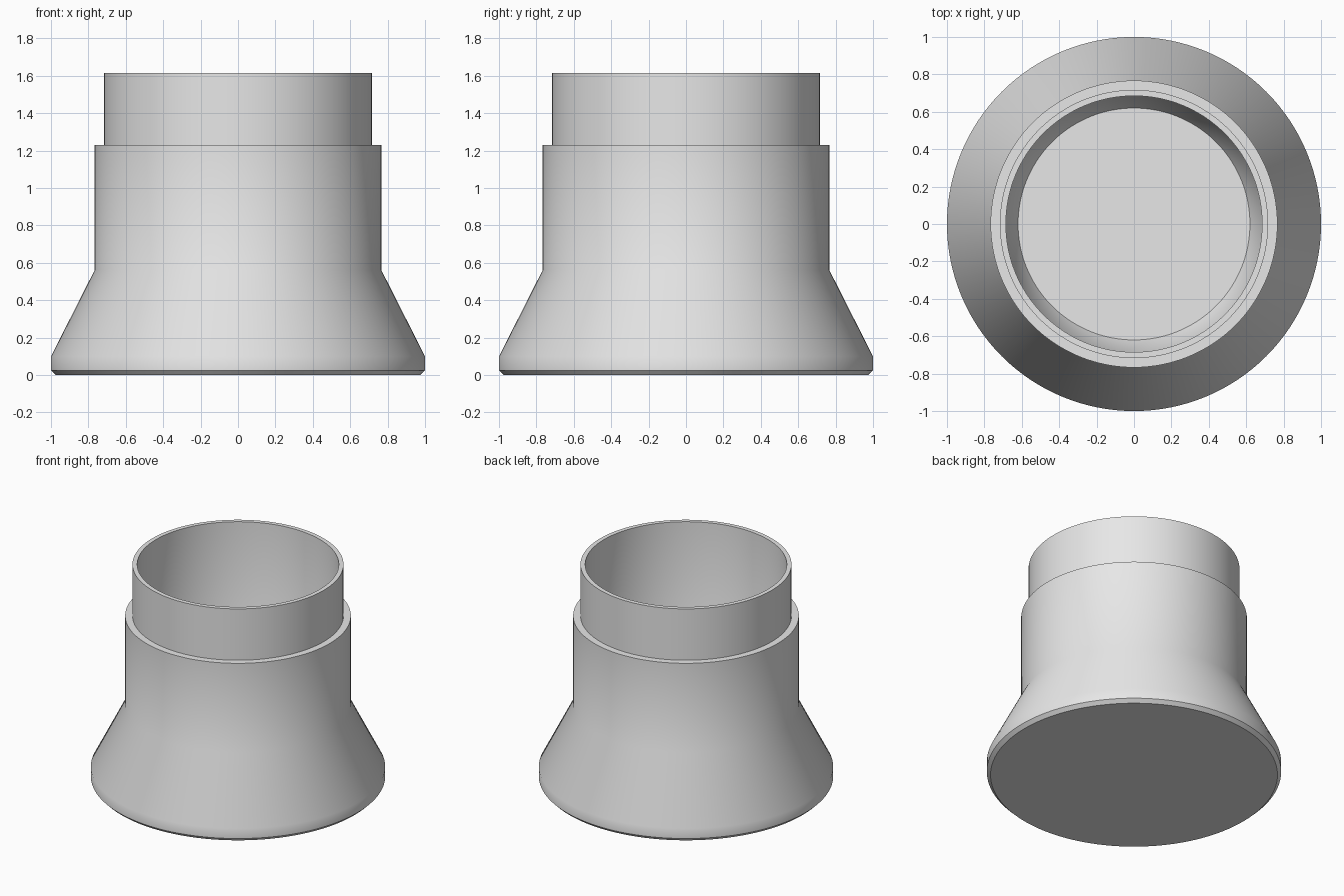
import bpy, bmesh, math

cube = bpy.data.objects.get("Cube")
if cube:
    bpy.data.objects.remove(cube, do_unlink=True)

SEGMENTS = 128

grey = bpy.data.materials.new("light_grey")
grey.use_nodes = True
colour = (0.8, 0.8, 0.8, 1)
grey.diffuse_color = colour
grey.node_tree.nodes["Principled BSDF"].inputs["Base Color"].default_value = colour


def lathe(name, profile, material):
    """Spin a (radius, height) profile around z into a closed solid."""
    bm = bmesh.new()
    verts = [bm.verts.new((r, 0, z)) for r, z in profile]
    edges = [bm.edges.new(pair) for pair in zip(verts, verts[1:])]
    bmesh.ops.spin(bm, geom=verts + edges, cent=(0, 0, 0), axis=(0, 0, 1),
                   angle=math.tau, steps=SEGMENTS, use_duplicate=False)
    bmesh.ops.remove_doubles(bm, verts=bm.verts, dist=0.0001)
    # Close the underside and the cavity floor
    rims = [e for e in bm.edges if e.is_boundary]
    bmesh.ops.holes_fill(bm, edges=rims, sides=0)
    bmesh.ops.recalc_face_normals(bm, faces=bm.faces)
    mesh = bpy.data.meshes.new(name)
    bm.to_mesh(mesh)
    bm.free()
    mesh.materials.append(material)
    obj = bpy.data.objects.new(name, mesh)
    bpy.context.collection.objects.link(obj)
    bpy.ops.object.select_all(action='DESELECT')
    obj.select_set(True)
    bpy.context.view_layer.objects.active = obj
    bpy.ops.object.shade_smooth_by_angle(angle=math.radians(30))
    return obj


# Flared base, straight body, stepped collar, then down into the open cavity
outside = [(0.975, 0), (1, 0.025), (1, 0.1), (0.767, 0.56),
           (0.767, 1.23), (0.717, 1.23), (0.717, 1.615)]
cavity = [(0.685, 1.615), (0.685, 0.43), (0.62, 0.3)]
lathe("flared_collar_cup", outside + cavity, grey)
